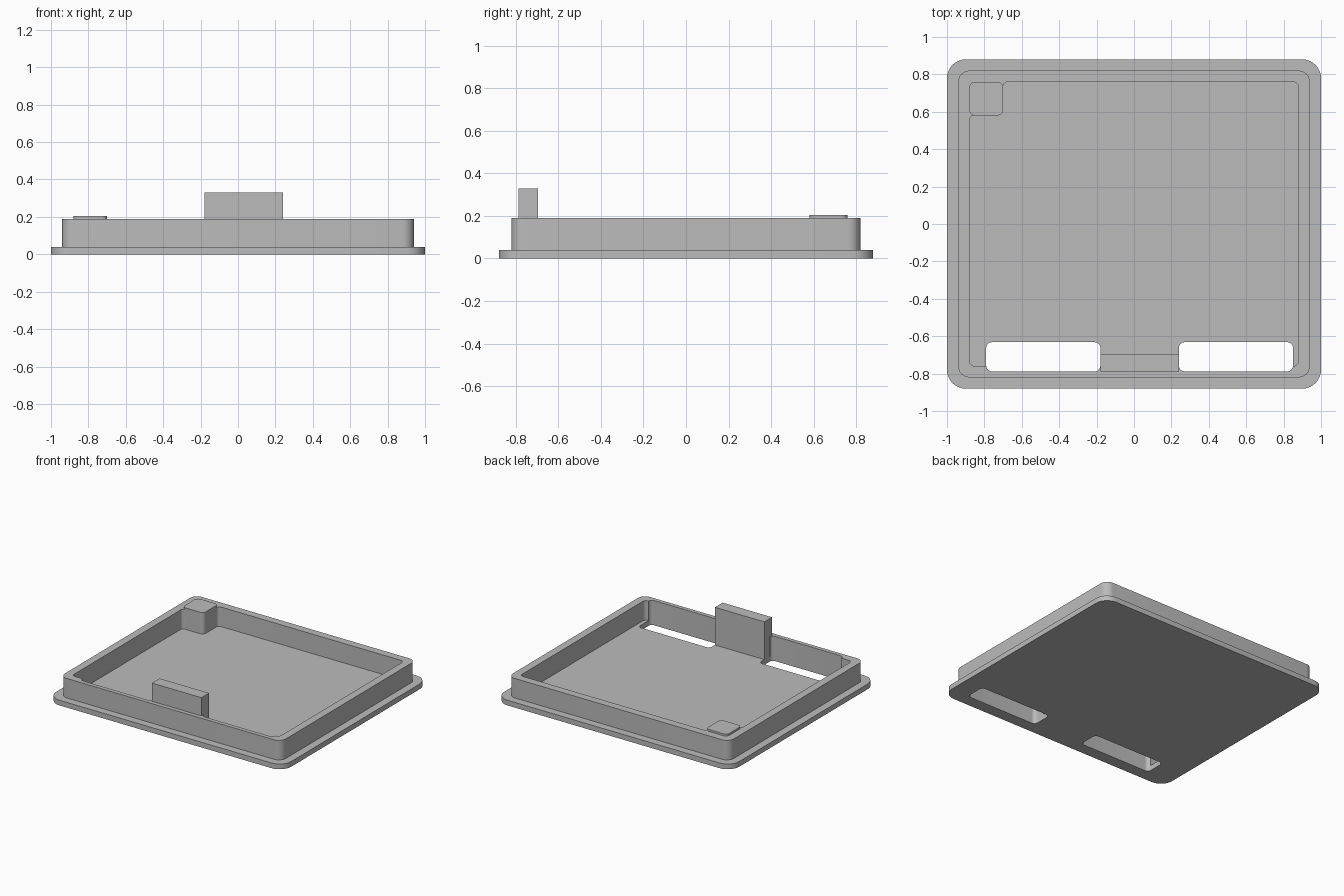
import bpy, bmesh, math
from mathutils import Vector

if "Cube" in bpy.data.objects:
    bpy.data.objects.remove(bpy.data.objects["Cube"])

grey = bpy.data.materials.new("plain_grey")
grey.use_nodes = True
grey.diffuse_color = (0.5, 0.5, 0.5, 1)
grey.node_tree.nodes["Principled BSDF"].inputs["Base Color"].default_value = (0.5, 0.5, 0.5, 1)


def rounded(corners, steps=8):
    """Outline of a right-angled shape, each corner (x, y, radius) filleted."""
    pts = []
    for i, (x, y, r) in enumerate(corners):
        p = Vector((x, y))
        to_prev = (Vector(corners[i - 1][:2]) - p).normalized()
        to_next = (Vector(corners[(i + 1) % len(corners)][:2]) - p).normalized()
        if r == 0:
            pts.append(p)
            continue
        centre = p + (to_prev + to_next) * r
        for k in range(steps + 1):
            t = math.pi / 2 * k / steps
            pts.append(centre - to_next * r * math.cos(t) - to_prev * r * math.sin(t))
    return pts


def rect(x0, x1, y0, y1, r):
    return [(x0, y0, r), (x1, y0, r), (x1, y1, r), (x0, y1, r)]


def prism(name, corners, z0, z1):
    bm = bmesh.new()
    face = bm.faces.new([bm.verts.new((p.x, p.y, z0)) for p in rounded(corners)])
    top = bmesh.ops.extrude_face_region(bm, geom=[face])["geom"]
    verts = [v for v in top if isinstance(v, bmesh.types.BMVert)]
    bmesh.ops.translate(bm, verts=verts, vec=(0, 0, z1 - z0))
    bmesh.ops.recalc_face_normals(bm, faces=bm.faces)
    mesh = bpy.data.meshes.new(name)
    bm.to_mesh(mesh)
    bm.free()
    mesh.materials.append(grey)
    ob = bpy.data.objects.new(name, mesh)
    bpy.context.collection.objects.link(ob)
    return ob


def select(ob):
    bpy.ops.object.select_all(action="DESELECT")
    ob.select_set(True)
    bpy.context.view_layer.objects.active = ob


def combine(target, tool, operation):
    mod = target.modifiers.new(tool.name, "BOOLEAN")
    mod.operation, mod.solver, mod.object = operation, "EXACT", tool
    select(target)
    bpy.ops.object.modifier_apply(modifier=mod.name)
    bpy.data.objects.remove(tool)


# Flanged tray: base plate plus raised wall
tray = prism("tray", rect(-1, 1, -0.88, 0.88, 0.1), 0, 0.04)
combine(tray, prism("wall", rect(-0.94, 0.94, -0.82, 0.82, 0.06), 0.02, 0.19), "UNION")

# Cavity, stepped around the solid corner post
cavity = [(-0.88, -0.76, 0.03), (0.88, -0.76, 0.03), (0.88, 0.76, 0.03),
          (-0.7, 0.76, 0.025), (-0.7, 0.58, 0.03), (-0.88, 0.58, 0.025)]
combine(tray, prism("cavity", cavity, 0.04, 0.3), "DIFFERENCE")

# Two slots through the floor that also thin the front wall
for x in (-0.79, 0.24):
    combine(tray, prism("slot", rect(x, x + 0.61, -0.788, -0.632, 0.03), -0.1, 0.3), "DIFFERENCE")

# Raised pad on the corner post and upright tab between the slots
pad = prism("corner_pad", rect(-0.88, -0.7, 0.58, 0.76, 0.03), 0.19, 0.205)
tab = prism("front_tab", rect(-0.18, 0.24, -0.788, -0.695, 0), 0.03, 0.33)

for ob in (tray, pad, tab):
    select(ob)
    bpy.ops.object.shade_smooth_by_angle(angle=math.radians(30))
